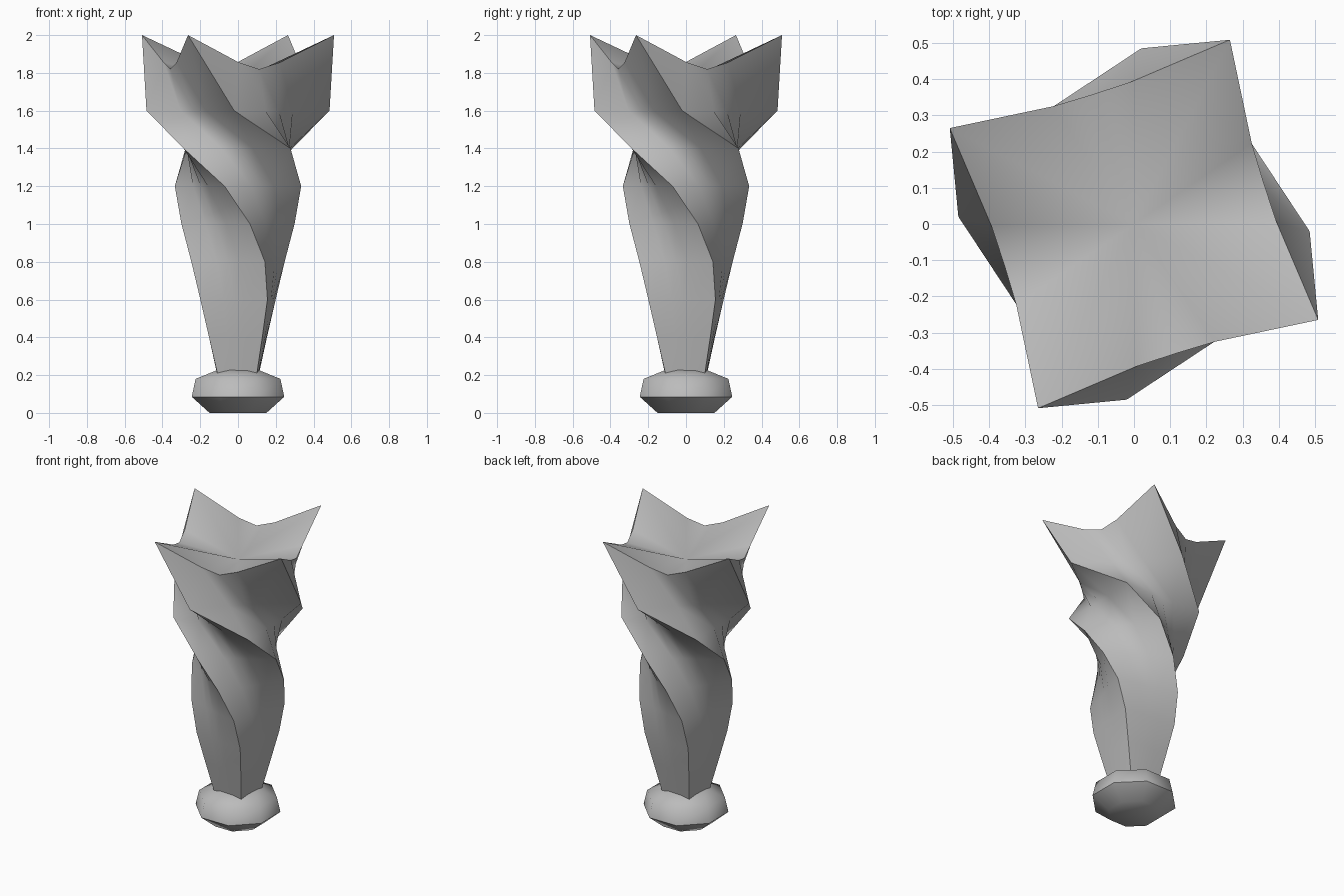
import bpy, bmesh
from math import radians, cos, sin, pi

cube = bpy.data.objects.get("Cube")
if cube:
    bpy.data.objects.remove(cube)

grey = bpy.data.materials.new("plain_grey")
grey.use_nodes = True
GREY = (0.5, 0.5, 0.5, 1)
grey.diffuse_color = GREY
grey.node_tree.nodes["Principled BSDF"].inputs["Base Color"].default_value = GREY


def loft(name, rings, low_centre, top_centre, sharp):
    """Skin a stack of closed rings and close both ends with fans."""
    bm = bmesh.new()
    loops = [[bm.verts.new(p) for p in ring] for ring in rings]
    n = len(loops[0])
    for a, b in zip(loops, loops[1:]):
        for i in range(n):
            j = (i + 1) % n
            bm.faces.new((a[i], a[j], b[j], b[i]))
    low, top = bm.verts.new((0, 0, low_centre)), bm.verts.new((0, 0, top_centre))
    for i in range(n):
        j = (i + 1) % n
        bm.faces.new((loops[0][j], loops[0][i], low))
        bm.faces.new((loops[-1][i], loops[-1][j], top))
    mesh = bpy.data.meshes.new(name)
    bm.to_mesh(mesh)
    bm.free()
    mesh.materials.append(grey)
    obj = bpy.data.objects.new(name, mesh)
    bpy.context.collection.objects.link(obj)
    bpy.ops.object.select_all(action='DESELECT')
    obj.select_set(True)
    bpy.context.view_layer.objects.active = obj
    bpy.ops.object.shade_smooth_by_angle(angle=radians(sharp))
    return obj


def star_ring(z, radius, turn, valley, dip=0.0):
    """Four pointed corners with three softer points between each pair."""
    corner = (0, radius, z)
    side = valley * 1.05 * radius
    between = [(28, side, z - dip * 0.8), (45, valley * radius, z - dip), (62, side, z - dip * 0.8)]
    return [(r * cos(radians(turn + 90 * q + a)), r * sin(radians(turn + 90 * q + a)), h)
            for q in range(4) for a, r, h in [corner] + between]


# Twisted body: height, corner radius, turn in degrees, valley ratio
levels = [(0.18, 0.14, 43, 0.74), (0.4, 0.20, 40, 0.73), (0.6, 0.253, 38, 0.72),
          (0.8, 0.285, 30, 0.71), (1.0, 0.306, 12, 0.7), (1.2, 0.342, -12, 0.69),
          (1.4, 0.40, -46, 0.68), (1.6, 0.485, -92.4, 0.66)]
rings = [star_ring(*level) for level in levels]
rings.append(star_ring(2.0, 0.573, -117.5, 0.655, 0.18))
loft("twisted_body", rings, 0.18, 1.76, 40)

# Rounded octagonal foot
foot = [(0, 0.163), (0.085, 0.265), (0.18, 0.243), (0.23, 0.11)]
loft("foot", [[(r * cos(pi / 8 + k * pi / 4), r * sin(pi / 8 + k * pi / 4), z) for k in range(8)]
              for z, r in foot], 0, 0.23, 60)
